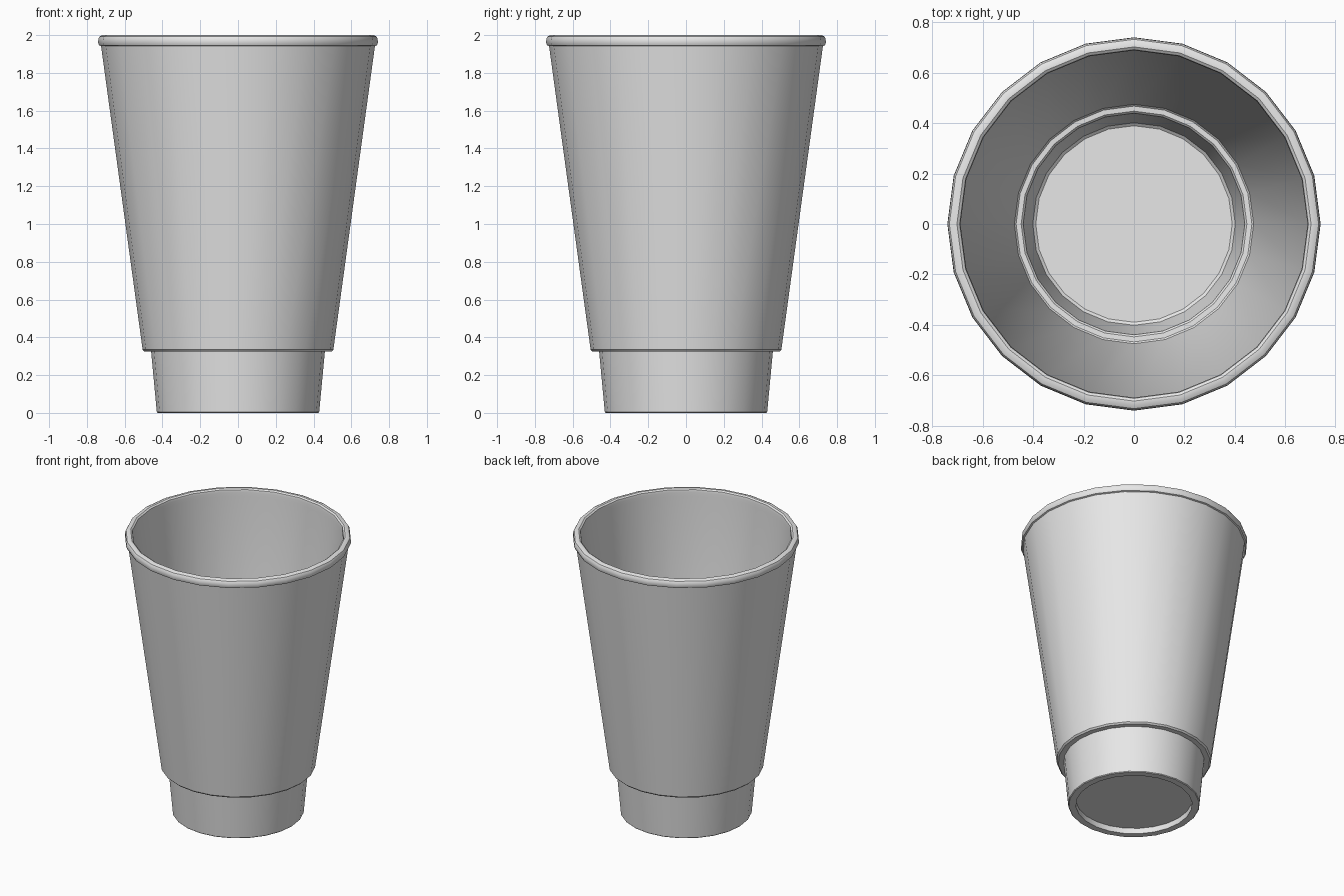
import bpy, bmesh, math

if "Cube" in bpy.data.objects:
    bpy.data.objects.remove(bpy.data.objects["Cube"], do_unlink=True)

SIDES = 24

# Single plain grey
grey = bpy.data.materials.new("plain_grey")
grey.use_nodes = True
grey.diffuse_color = (0.8, 0.8, 0.8, 1)
grey.node_tree.nodes["Principled BSDF"].inputs["Base Color"].default_value = (0.8, 0.8, 0.8, 1)


def lathe(name, profile, mat):
    """Turn an (r, z) profile around z; both open ends are capped flat."""
    bm = bmesh.new()
    rings = []
    for r, z in profile:
        rings.append([bm.verts.new((r * math.cos(a), r * math.sin(a), z))
                      for a in (i * math.tau / SIDES for i in range(SIDES))])
    for lo, hi in zip(rings, rings[1:]):
        for i in range(SIDES):
            j = (i + 1) % SIDES
            bm.faces.new((lo[i], lo[j], hi[j], hi[i]))
    bm.faces.new(list(reversed(rings[0])))
    bm.faces.new(rings[-1])
    bmesh.ops.recalc_face_normals(bm, faces=bm.faces)
    mesh = bpy.data.meshes.new(name)
    bm.to_mesh(mesh)
    bm.free()
    mesh.materials.append(mat)
    obj = bpy.data.objects.new(name, mesh)
    bpy.context.collection.objects.link(obj)
    return obj


profile = [
    # recessed underside and foot ring
    (0.38, 0.04), (0.38, 0.0), (0.425, 0.0), (0.43, 0.005),
    # foot wall and step out to the body
    (0.46, 0.325), (0.495, 0.325), (0.505, 0.335),
    # body wall and rolled rim
    (0.725, 1.942), (0.735, 1.946), (0.741, 1.96), (0.739, 1.982),
    (0.733, 1.993), (0.718, 2.0), (0.703, 2.0), (0.692, 1.992),
    (0.689, 1.975), (0.692, 1.945),
    # inner wall, ledge, lower wall and floor
    (0.475, 0.365), (0.468, 0.358), (0.448, 0.357), (0.440, 0.349),
    (0.402, 0.085), (0.390, 0.075),
]
cup = lathe("cup", profile, grey)

# Smooth round walls, crisp steps
bpy.ops.object.select_all(action='DESELECT')
cup.select_set(True)
bpy.context.view_layer.objects.active = cup
bpy.ops.object.shade_smooth_by_angle(angle=math.radians(35))
